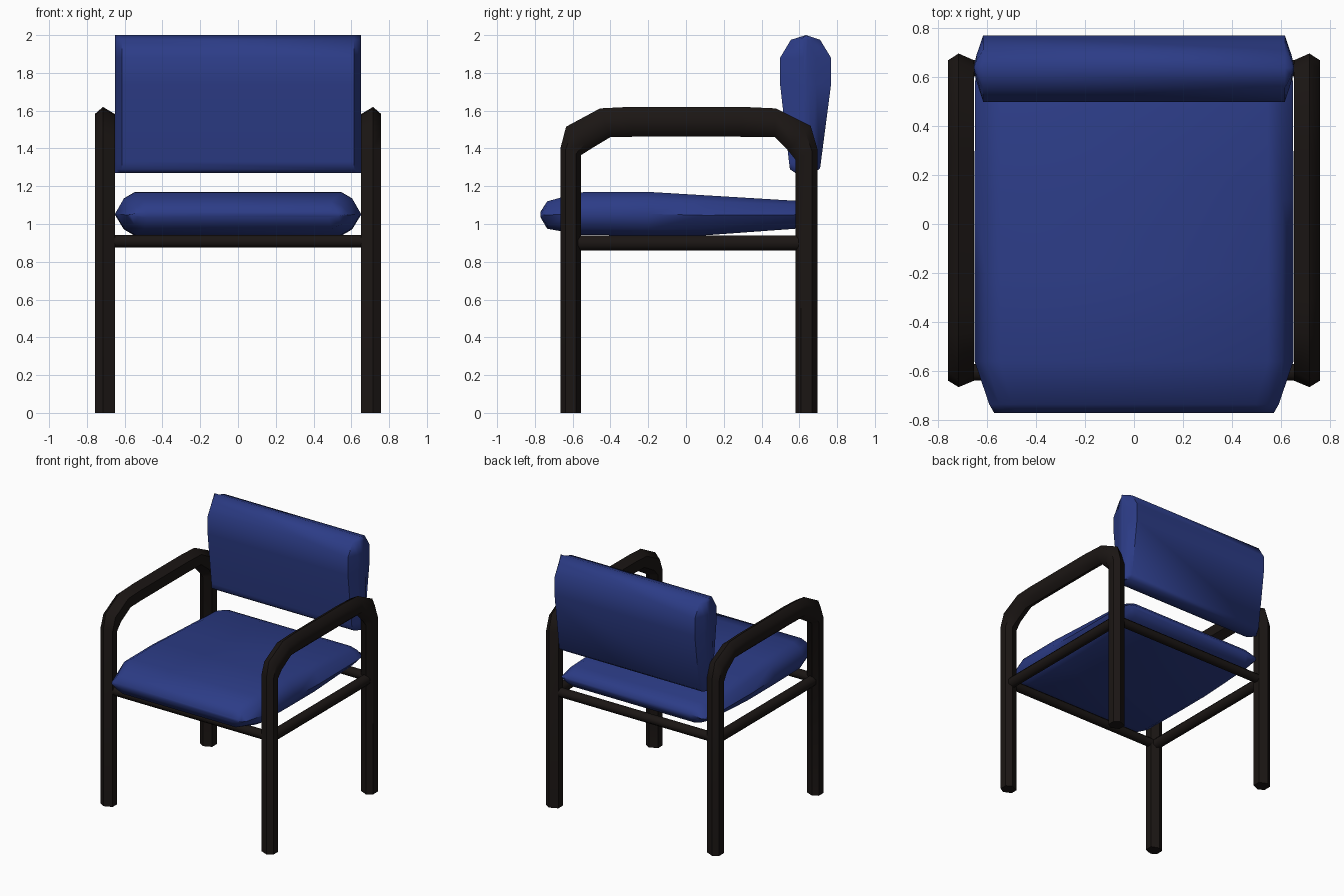
import bpy, bmesh, math

if "Cube" in bpy.data.objects:
    bpy.data.objects.remove(bpy.data.objects["Cube"])

def material(name, color):
    m = bpy.data.materials.new(name)
    m.diffuse_color = color
    m.use_nodes = True
    m.node_tree.nodes["Principled BSDF"].inputs["Base Color"].default_value = m.diffuse_color
    return m

blue = material("blue_fabric", (0.025, 0.045, 0.24, 1))
black = material("dark_wood", (0.011, 0.008, 0.007, 1))

def loft(name, rings, mat, angle):
    """Skin a list of equal-length point rings and cap both ends."""
    bm = bmesh.new()
    vr = [[bm.verts.new(p) for p in r] for r in rings]
    n = len(rings[0])
    for a, b in zip(vr, vr[1:]):
        for i in range(n):
            j = (i + 1) % n
            bm.faces.new((a[i], a[j], b[j], b[i]))
    bm.faces.new(vr[0])
    bm.faces.new(vr[-1])
    bmesh.ops.recalc_face_normals(bm, faces=bm.faces)
    me = bpy.data.meshes.new(name)
    bm.to_mesh(me)
    bm.free()
    me.materials.append(mat)
    ob = bpy.data.objects.new(name, me)
    bpy.context.collection.objects.link(ob)
    bpy.ops.object.select_all(action='DESELECT')
    ob.select_set(True)
    bpy.context.view_layer.objects.active = ob
    bpy.ops.object.shade_smooth_by_angle(angle=math.radians(angle))
    return ob

# Side frames: outer and inner (y, z) outline of the bent leg-and-arm tube
outline = [((-0.665, 0), (-0.555, 0)), ((-0.665, 1.40), (-0.555, 1.365)),
           ((-0.635, 1.515), (-0.50, 1.40)), ((-0.455, 1.612), (-0.40, 1.46)),
           ((-0.30, 1.62), (-0.28, 1.462)), ((0.30, 1.62), (0.28, 1.462)),
           ((0.475, 1.612), (0.47, 1.46)), ((0.66, 1.52), (0.54, 1.39)),
           ((0.695, 1.40), (0.58, 1.34)), ((0.695, 0), (0.58, 0))]
hexagon = [(0.01, 0), (0.053, 0.24), (0.053, 0.76), (0.01, 1), (-0.053, 0.76), (-0.053, 0.24)]
for side, s in (("left", -1), ("right", 1)):
    rings = [[(s * (0.705 + x), o[0] + (i[0] - o[0]) * t, o[1] + (i[1] - o[1]) * t)
              for x, t in hexagon] for o, i in outline]
    loft(side + "_leg_and_arm", rings, black, 50)

# Rails under the seat
def rail(name, start, end, half, height, z):
    along_x = start[1] == end[1]
    rings = []
    for px, py in (start, end):
        ring = []
        for k in range(8):
            a = math.pi * (k + 0.5) / 4
            c, h = half * 1.08 * math.cos(a), height * 1.08 * math.sin(a)
            ring.append((px, py + c, z + h) if along_x else (px + c, py, z + h))
        rings.append(ring)
    loft(name, rings, black, 50)

for side, s in (("left", -1), ("right", 1)):
    rail(side + "_rail", (s * 0.705, -0.6), (s * 0.705, 0.63), 0.036, 0.04, 0.9)
for end, y in (("front", -0.605), ("back", 0.635)):
    rail(end + "_rail", (-0.7, y), (0.7, y), 0.034, 0.033, 0.908)

# Seat cushion: stations along y with half width, top and bottom
section = [(1, 0), (0.93, 0.7), (0.84, 1), (-0.84, 1), (-0.93, 0.7),
           (-1, 0), (-0.93, -0.7), (-0.84, -1), (0.84, -1), (0.93, -0.7)]
stations = [(-0.77, 0.57, 1.065, 1.035), (-0.735, 0.59, 1.12, 0.975),
            (-0.56, 0.65, 1.168, 0.943), (-0.2, 0.65, 1.17, 0.937),
            (0.1, 0.65, 1.152, 0.94), (0.58, 0.648, 1.123, 0.975),
            (0.65, 0.635, 1.1, 0.99), (0.68, 0.615, 1.065, 1.035)]
loft("seat_cushion",
     [[(w * u, y, (t + b) / 2 + (t - b) / 2 * v) for u, v in section]
      for y, w, t, b in stations], blue, 60)

# Backrest: tapered profile across x, pinched at the ends
profile = [(0.635, 2.0), (0.555, 1.975), (0.498, 1.88), (0.498, 1.74), (0.545, 1.33),
           (0.55, 1.29), (0.58, 1.27), (0.68, 1.27), (0.71, 1.295), (0.768, 1.74),
           (0.768, 1.88), (0.71, 1.975)]
loft("backrest",
     [[(x, 0.637 + (y - 0.637) * f, z) for y, z in profile]
      for x, f in ((-0.652, 0.1), (-0.642, 0.4), (-0.615, 1),
                   (0.615, 1), (0.642, 0.4), (0.652, 0.1))], blue, 60)
